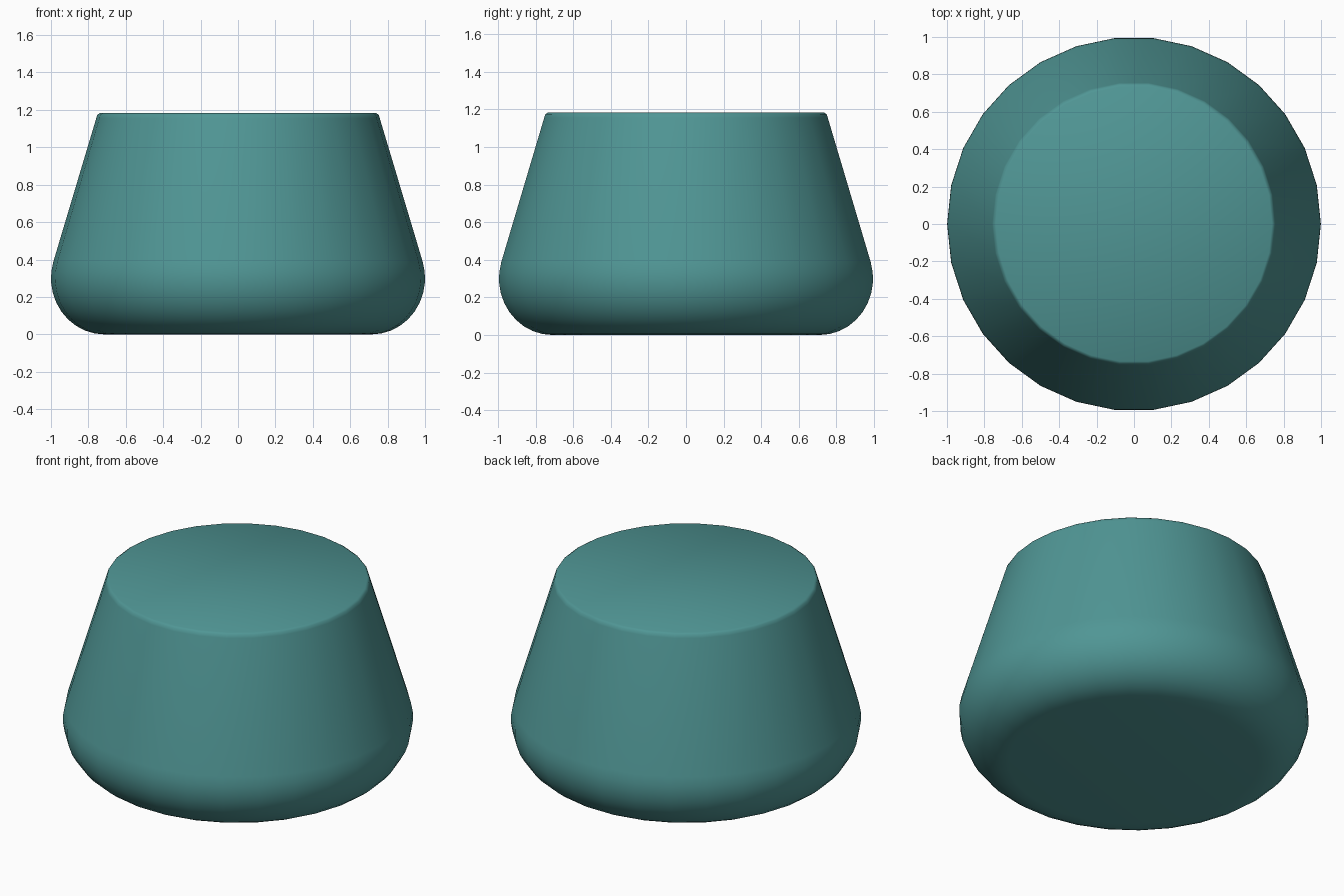
import bpy
import bmesh
from math import cos, sin, pi, radians

cube = bpy.data.objects.get("Cube")
if cube:
    bpy.data.objects.remove(cube, do_unlink=True)

SIDES = 30
ARC_STEPS = 10

# Single teal colour
teal = bpy.data.materials.new("teal")
teal.use_nodes = True
colour = (0.08, 0.305, 0.3, 1)
teal.diffuse_color = colour
teal.node_tree.nodes["Principled BSDF"].inputs["Base Color"].default_value = colour

# Profile (radius, height): rounded foot, tapering wall, softened rim
profile = []
for i in range(ARC_STEPS + 1):
    a = radians(-90 + 107 * i / ARC_STEPS)
    profile.append((0.715 + 0.285 * cos(a), 0.3 + 0.3 * sin(a)))
profile += [(0.758, 1.155), (0.752, 1.174), (0.738, 1.183)]

# Revolve the profile and close both ends with flat caps
bm = bmesh.new()
rings = []
for r, z in profile:
    rings.append([bm.verts.new((r * cos(2 * pi * k / SIDES), r * sin(2 * pi * k / SIDES), z))
                  for k in range(SIDES)])
for low, high in zip(rings, rings[1:]):
    for k in range(SIDES):
        n = (k + 1) % SIDES
        bm.faces.new((low[k], low[n], high[n], high[k]))
bm.faces.new(rings[0][::-1])
bm.faces.new(rings[-1])
for face in bm.faces:
    face.smooth = True

mesh = bpy.data.meshes.new("tapered_body")
bm.to_mesh(mesh)
bm.free()
mesh.materials.append(teal)
body = bpy.data.objects.new("tapered_body", mesh)
bpy.context.collection.objects.link(body)
